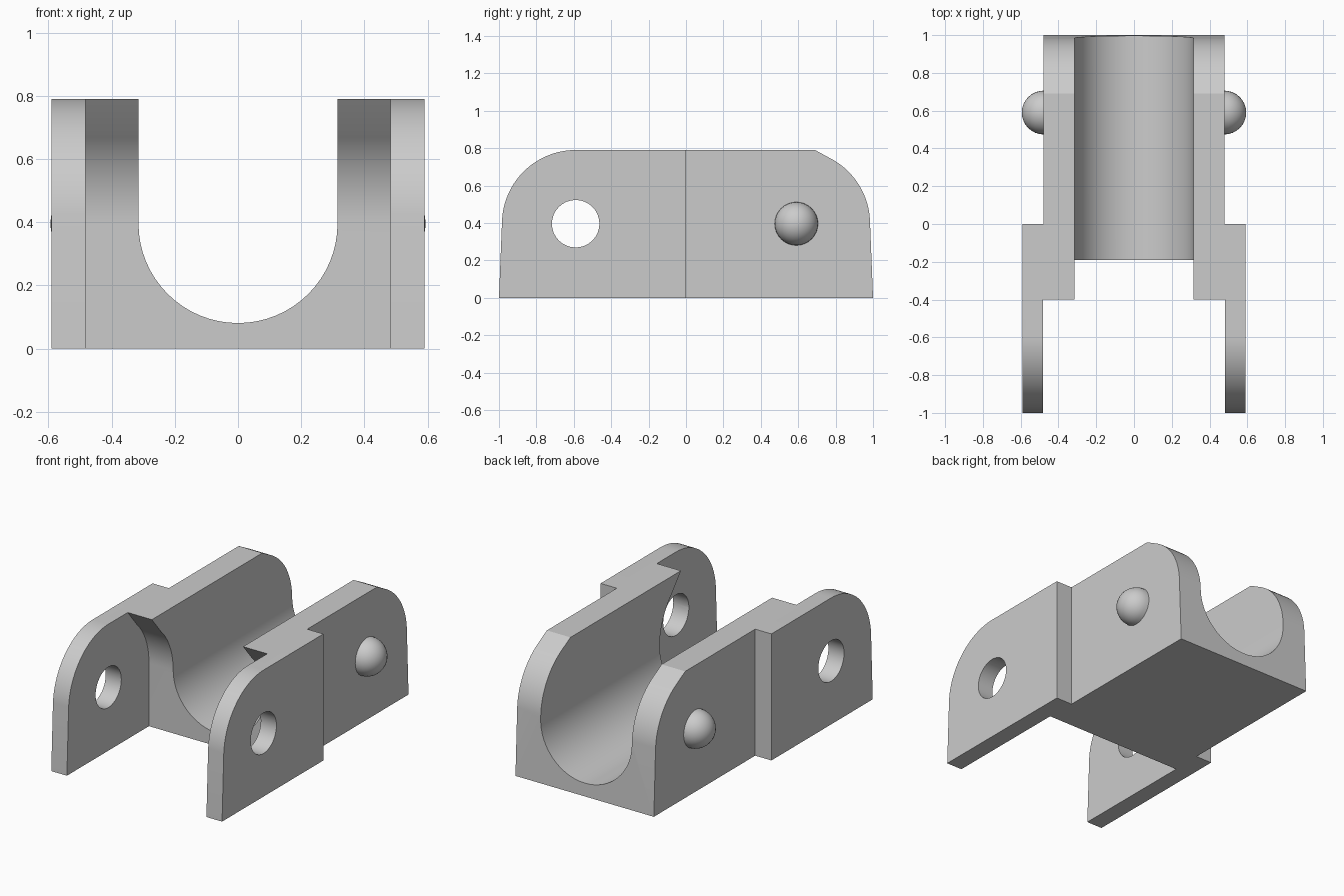
import bpy
import bmesh
from math import sin, cos, pi, radians
from mathutils import Matrix

if "Cube" in bpy.data.objects:
    bpy.data.objects.remove(bpy.data.objects["Cube"], do_unlink=True)

HEIGHT, AXIS_Z, PIVOT, ROUND = 0.79, 0.396, 0.59, 0.394
OUTER, INNER = 0.59, 0.478

grey = bpy.data.materials.new("light grey")
grey.use_nodes = True
colour = (0.6, 0.6, 0.6, 1)
grey.diffuse_color = colour
grey.node_tree.nodes["Principled BSDF"].inputs["Base Color"].default_value = colour


def add_object(name, bm):
    bmesh.ops.recalc_face_normals(bm, faces=bm.faces)
    mesh = bpy.data.meshes.new(name)
    bm.to_mesh(mesh)
    bm.free()
    mesh.materials.append(grey)
    obj = bpy.data.objects.new(name, mesh)
    bpy.context.collection.objects.link(obj)
    return obj


def prism(name, points, axis, start, end):
    """Extrude a closed profile along x (points are y, z) or y (points are x, z)."""
    bm = bmesh.new()
    place = (lambda a, b: (start, a, b)) if axis == "x" else (lambda a, b: (a, start, b))
    face = bm.faces.new([bm.verts.new(place(a, b)) for a, b in points])
    new = bmesh.ops.extrude_face_region(bm, geom=[face])["geom"]
    shift = (end - start, 0, 0) if axis == "x" else (0, end - start, 0)
    bmesh.ops.translate(bm, vec=shift, verts=[v for v in new if isinstance(v, bmesh.types.BMVert)])
    return add_object(name, bm)


def arc(cx, cz, r, a0, a1, n):
    angles = [radians(a0 + (a1 - a0) * i / n) for i in range(n + 1)]
    return [(cx + r * cos(a), cz + r * sin(a)) for a in angles]


def box(a0, a1, b0, b1):
    return [(a0, b0), (a1, b0), (a1, b1), (a0, b1)]


def cut(target, cutter):
    mod = target.modifiers.new("cut", "BOOLEAN")
    mod.operation, mod.solver, mod.object = "DIFFERENCE", "EXACT", cutter
    bpy.context.view_layer.objects.active = target
    bpy.ops.object.modifier_apply(modifier=mod.name)
    bpy.data.objects.remove(cutter, do_unlink=True)


# Link body: side silhouette with a rounded front and a chamfered, rounded back
side = [(-1, 0), (1, 0)]
side += arc(PIVOT, AXIS_Z, ROUND, 4, 60, 16) + [(0.69, HEIGHT)]
side += arc(-PIVOT, AXIS_Z, ROUND, 90, 176, 24)
body = prism("link_body", side, "x", -OUTER, OUTER)

# Narrower rear half
for s in (-1, 1):
    cut(body, prism("side_cutter", box(0, 1.2, -0.2, 1), "x", s * INNER, s * 0.8))

# Front gap between the arms, ending in a concave wall
gap = [(-1.2, -0.2), (-0.19, -0.2)]
gap += arc(-PIVOT, AXIS_Z, 0.4, 0, 46, 14) + [(-0.4, HEIGHT), (-0.4, 1), (-1.2, 1)]
cut(body, prism("gap_cutter", gap, "x", -0.482, 0.482))

# Round-bottomed channel along the length
channel = arc(0, AXIS_Z, 0.315, 180, 360, 32) + [(0.315, 1), (-0.315, 1)]
cut(body, prism("channel_cutter", channel, "y", -1.2, 1.2))

# Pivot hole through both arms
cut(body, prism("hole_cutter", arc(-PIVOT, AXIS_Z, 0.127, 0, 348.75, 31), "x", -0.8, 0.8))

# Half-round pivot pins on the rear sides
parts = [body]
for s, name in ((1, "left_pin"), (-1, "right_pin")):
    bm = bmesh.new()
    turn = Matrix.Translation((s * INNER, PIVOT, AXIS_Z)) @ Matrix.Rotation(s * pi / 2, 4, "Y")
    bmesh.ops.create_uvsphere(bm, u_segments=32, v_segments=16, radius=0.116, matrix=turn)
    inside = [v for v in bm.verts if v.co.x * s < INNER - 0.001]
    bmesh.ops.delete(bm, geom=inside, context="VERTS")
    parts.append(add_object(name, bm))

bpy.ops.object.select_all(action="DESELECT")
for obj in parts:
    obj.select_set(True)
bpy.context.view_layer.objects.active = body
bpy.ops.object.shade_smooth_by_angle(angle=radians(25))
